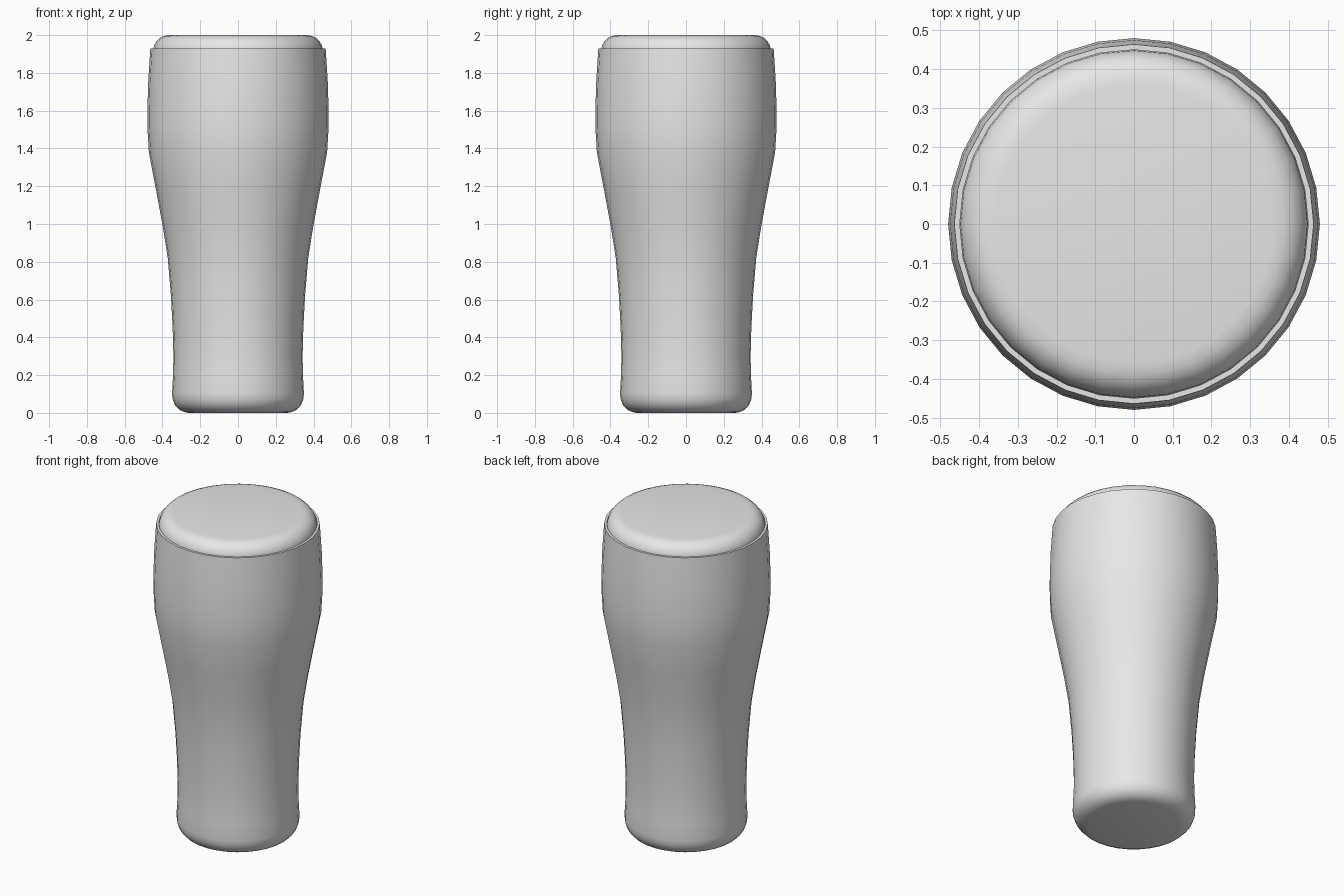
import bpy, bmesh, math

cube = bpy.data.objects.get("Cube")
if cube:
    bpy.data.objects.remove(cube, do_unlink=True)

SIDES = 32
WALL = 0.014

grey = bpy.data.materials.new("light_grey")
grey.use_nodes = True
colour = (0.8, 0.8, 0.8, 1)
grey.diffuse_color = colour
grey.node_tree.nodes["Principled BSDF"].inputs["Base Color"].default_value = colour


def lathe(name, profile, angle):
    """Revolve (radius, height) points, bottom to top, and cap both ends."""
    bm = bmesh.new()
    rings = []
    for r, z in profile:
        rings.append([bm.verts.new((r * math.cos(math.tau * i / SIDES),
                                    r * math.sin(math.tau * i / SIDES), z))
                      for i in range(SIDES)])
    for low, high in zip(rings, rings[1:]):
        for i in range(SIDES):
            j = (i + 1) % SIDES
            bm.faces.new((low[i], low[j], high[j], high[i]))
    bm.faces.new(rings[0][::-1])
    bm.faces.new(rings[-1])
    bmesh.ops.recalc_face_normals(bm, faces=bm.faces[:])
    mesh = bpy.data.meshes.new(name)
    bm.to_mesh(mesh)
    bm.free()
    mesh.materials.append(grey)
    obj = bpy.data.objects.new(name, mesh)
    bpy.context.collection.objects.link(obj)
    bpy.ops.object.select_all(action='DESELECT')
    bpy.context.view_layer.objects.active = obj
    obj.select_set(True)
    bpy.ops.object.shade_smooth_by_angle(angle=math.radians(angle))
    return obj


# Glass: rounded foot, narrow waist, bulging upper half, thin rim
foot = [(0.26, 0), (0.285, 0.005), (0.312, 0.018), (0.334, 0.042), (0.346, 0.072)]
body = [(0.349, 0.105), (0.344, 0.2), (0.342, 0.3), (0.346, 0.45), (0.355, 0.62),
        (0.372, 0.82), (0.397, 0.98), (0.434, 1.18), (0.472, 1.38),
        (0.479, 1.5), (0.48, 1.6), (0.475, 1.76), (0.464, 1.93)]
inside = [(r - WALL, z) for r, z in reversed(body)]
lathe("glass", foot + body + inside, 40)

# Drink: fills the glass and swells above the rim in a rounded head
fill = [(r - WALL - 0.002, z) for r, z in body[1:]]
head = [(0.443, 1.948), (0.431, 1.969), (0.412, 1.986), (0.389, 1.996), (0.36, 2.0)]
lathe("drink", fill + head, 40)
